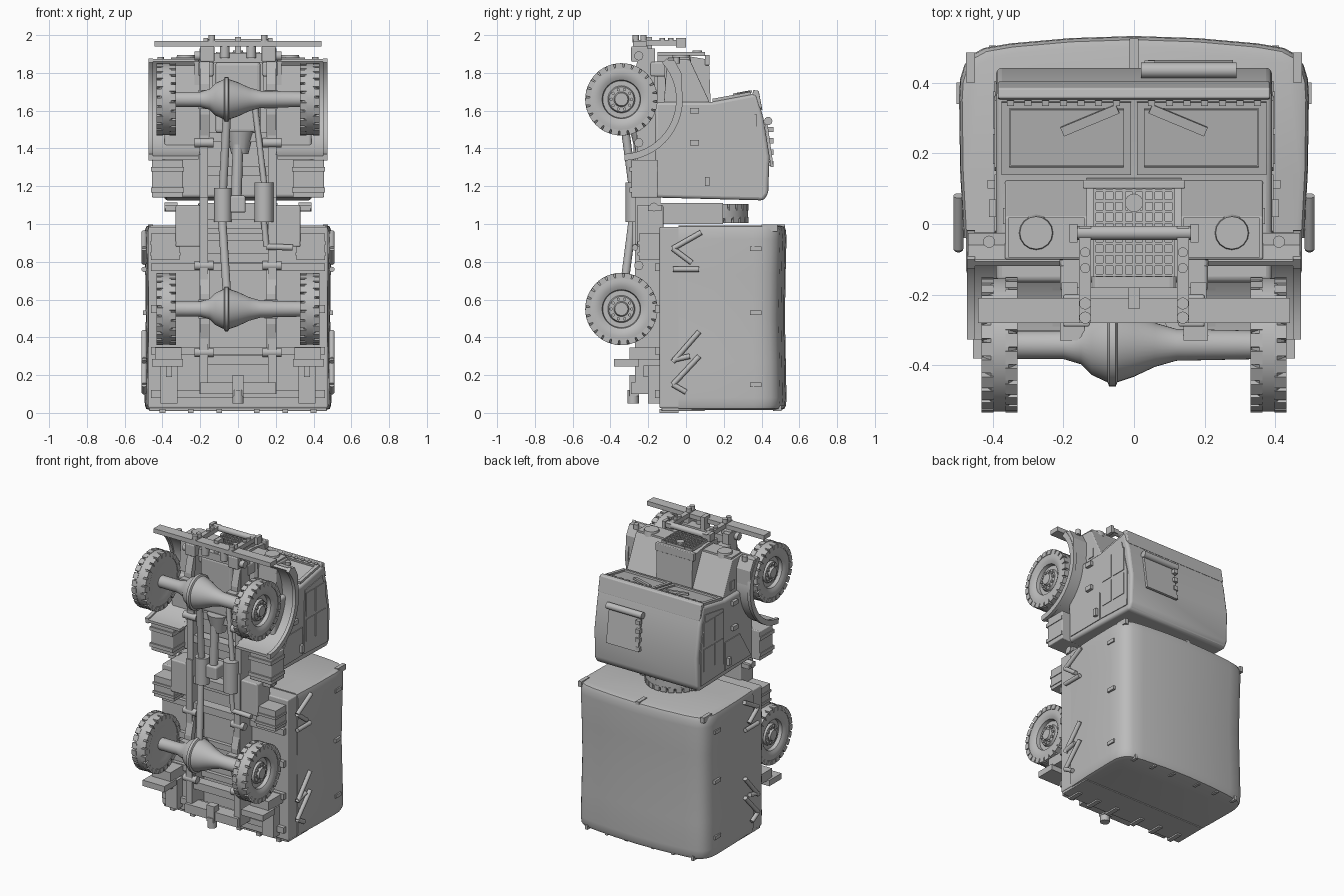
import bpy, bmesh, math
from mathutils import Matrix, Vector

cube = bpy.data.objects.get("Cube")
if cube:
    bpy.data.objects.remove(cube)

paint = bpy.data.materials.new("plain_grey")
paint.use_nodes = True
paint.diffuse_color = (0.5, 0.5, 0.5, 1)
paint.node_tree.nodes["Principled BSDF"].inputs["Base Color"].default_value = (0.5, 0.5, 0.5, 1)


def finish(name, bm, mirror=False, bevel=0, smooth=False):
    bmesh.ops.recalc_face_normals(bm, faces=bm.faces)
    mesh = bpy.data.meshes.new(name)
    bm.to_mesh(mesh)
    bm.free()
    mesh.materials.append(paint)
    ob = bpy.data.objects.new(name, mesh)
    bpy.context.scene.collection.objects.link(ob)
    if bevel:
        mod = ob.modifiers.new("bevel", "BEVEL")
        mod.width, mod.segments, mod.limit_method = bevel, 3, "ANGLE"
    if mirror:
        ob.modifiers.new("mirror", "MIRROR").use_mirror_merge = False
    if smooth:
        bpy.ops.object.select_all(action="DESELECT")
        ob.select_set(True)
        bpy.context.view_layer.objects.active = ob
        bpy.ops.object.shade_smooth_by_angle(angle=math.radians(35))


def box(name, x, y, z, mirror=False, bevel=0, tilt=0, roll=0):
    """Box from (low, high) ranges, turned about its own centre."""
    mid = Vector([(a + b) / 2 for a, b in (x, y, z)])
    size = [b - a for a, b in (x, y, z)]
    turn = Matrix.Rotation(tilt, 4, "X") @ Matrix.Rotation(roll, 4, "Z")
    bm = bmesh.new()
    bmesh.ops.create_cube(bm, size=1, matrix=Matrix.Translation(mid) @ turn @ Matrix.Diagonal((*size, 1)))
    finish(name, bm, mirror, bevel)


def add_rod(bm, p, q, r, r2=None, sides=16):
    p, q = Vector(p), Vector(q)
    turn = (q - p).to_track_quat("Z", "Y").to_matrix().to_4x4()
    bmesh.ops.create_cone(bm, cap_ends=True, segments=sides, radius1=r, radius2=r if r2 is None else r2,
                          depth=(q - p).length, matrix=Matrix.Translation((p + q) / 2) @ turn)


def rods(name, paths, r, r2=None, mirror=False):
    bm = bmesh.new()
    for path in paths:
        for p, q in zip(path, path[1:]):
            add_rod(bm, p, q, r, r2)
    finish(name, bm, mirror, smooth=True)


def side_profile(name, points, x0, x1, mirror=False, bevel=0, smooth=False):
    """Outline in (y, z), extruded across the width."""
    bm = bmesh.new()
    face = bm.faces.new([bm.verts.new((x0, y, z)) for y, z in points])
    out = bmesh.ops.extrude_face_region(bm, geom=[face])["geom"]
    bmesh.ops.translate(bm, vec=(x1 - x0, 0, 0), verts=[v for v in out if isinstance(v, bmesh.types.BMVert)])
    finish(name, bm, mirror, bevel, smooth)


def add_lathe(bm, points, steps=48):
    """Spin (x, radius) points about the x axis."""
    vs = [bm.verts.new((x, 0, r)) for x, r in points]
    es = [bm.edges.new(e) for e in zip(vs, vs[1:])]
    bmesh.ops.spin(bm, geom=vs + es, cent=(0, 0, 0), axis=(1, 0, 0), angle=math.tau, steps=steps)
    bmesh.ops.remove_doubles(bm, verts=bm.verts, dist=1e-5)


# Wheels: solid tread with shoulder lugs, dished rim, hub and bolts
TYRE = [(-.044, 0), (-.04, .12), (-.05, .145), (-.046, .168), (-.025, .189), (.025, .189), (.046, .168),
        (.05, .145), (.046, .12), (.036, .102), (.012, .098), (.012, .072), (.028, .066), (.028, .04),
        (.044, .034), (.044, 0)]


def wheel(name, matrix, mirror):
    bm = bmesh.new()
    add_lathe(bm, TYRE, 56)
    for i in range(24):
        for side in (-1, 1):
            a = math.tau * (i + side * .25) / 24
            bmesh.ops.create_cube(bm, size=1, matrix=Matrix.Rotation(a, 4, "X")
                                  @ Matrix.Translation((side * .034, 0, .176))
                                  @ Matrix.Diagonal((.034, .038, .03, 1)))
    for i in range(10):
        a = math.tau * i / 10
        c, s = .054 * math.cos(a), .054 * math.sin(a)
        add_rod(bm, (.02, c, s), (.038, c, s), .009, sides=6)
    bm.transform(matrix)
    finish(name, bm, mirror, smooth=True)


AXLE_Y = -.342
for label, z in (("front", 1.66), ("rear", .55)):
    wheel(label + "_wheels", Matrix.Translation((.38, AXLE_Y, z)), True)
    # Axle with offset differential
    bm = bmesh.new()
    add_lathe(bm, [(-.36, 0), (-.36, .04), (-.2, .04), (-.15, .055), (-.12, .085), (-.075, .106),
                   (-.07, .118), (-.052, .118), (-.047, .106), (0, .09), (.06, .062), (.12, .045),
                   (.36, .04), (.36, 0)], 32)
    bm.transform(Matrix.Translation((0, AXLE_Y, z)))
    finish(label + "_axle", bm, smooth=True)
    # Leaf springs and clamps
    side_profile(label + "_leaf_spring", [(-.25, z - .23), (-.29, z - .08), (-.29, z + .08), (-.25, z + .23),
                 (-.235, z + .23), (-.255, z), (-.235, z - .23)], .15, .2, True)
    box(label + "_spring_clamp", (.14, .21), (-.33, -.25), (z - .05, z + .05), True)
    for end in (-.23, .23):
        rods(label + "_spring_shackle", [[(.13, -.25, z + end), (.23, -.25, z + end)]], .024, mirror=True)
wheel("spare_wheel", Matrix.Translation((-.02, .14, 1.055)) @ Matrix.Rotation(-math.pi / 2, 4, "Y"), False)
box("spare_wheel_carrier", (-.21, .21), (-.15, .195), (1.0, 1.112))

# Chassis and drive train
box("frame_rail", (.16, .205), (-.27, -.135), (.1, 1.14), True)
box("front_frame_rail", (.16, .205), (-.26, -.165), (1.14, 1.93), True)
for z in (.13, .28, .82, 1.0, 1.28, 1.46, 1.88):
    box("cross_member", (-.2, .2), (-.25, -.18), (z - .025, z + .025))
rods("drive_shaft", [[(-.06, -.33, 1.56), (-.08, -.28, 1.18)], [(-.085, -.28, 1.04), (-.06, -.33, .65)]], .022)
rods("gearbox_shaft", [[(0, -.25, 1.42), (-.01, -.25, 1.1)]], .028)
rods("transfer_case", [[(-.08, -.27, 1.01), (-.08, -.27, 1.19)]], .046)
box("transfer_housing", (-.05, .04), (-.29, -.18), (1.06, 1.15), bevel=.01)
rods("bell_housing", [[(.01, -.22, 1.37), (.01, -.22, 1.49)]], .045, .075)
box("engine_block", (-.12, .12), (-.24, 0), (1.48, 1.86), bevel=.02)
rods("silencer", [[(.137, -.27, 1.01), (.137, -.27, 1.22)]], .05)
rods("exhaust_pipe", [[(.09, -.24, 1.62), (.14, -.26, 1.2)],
                      [(.137, -.27, 1.02), (.15, -.27, .88), (.29, -.27, .875)]], .016)

# Storage boxes under the body
box("step_box", (.29, .455), (-.29, -.15), (1.14, 1.34), True, .006)
for z in (1.18, 1.29):
    box("step_box_rib", (.285, .46), (-.3, -.15), (z - .012, z + .012), True)
box("fuel_tank", (.2, .33), (-.26, -.12), (.88, 1.1), True, .008)
box("fuel_tank_strap", (.2, .385), (-.2, -.13), (1.07, 1.1), True)
rods("fuel_filler", [[(.32, -.17, 1.09), (.39, -.17, 1.09)]], .023, mirror=True)
box("bed_locker", (.31, .46), (-.25, -.13), (.81, .95), True)
for z in (.84, .9):
    box("bed_locker_rib", (.305, .465), (-.257, -.13), (z - .008, z + .008), True)
box("rear_step", (.29, .455), (-.38, -.25), (.245, .285), True)
box("rear_step_bracket", (.3, .44), (-.3, -.13), (.28, .345), True)
box("tail_lamp_plate", (.32, .41), (-.2, -.13), (.05, .25), True)
box("tail_lamp", (.35, .38), (-.225, -.19), (.19, .25), True)
box("rear_bumper", (-.2, .2), (-.29, -.2), (.1, .16))
box("tow_hitch", (-.03, .03), (-.3, -.25), (.09, .2))
rods("tow_hook", [[(0, -.28, .05), (0, -.28, .12)]], .03)

# Cargo bed
box("bed_floor", (-.475, .475), (-.14, .02), (.025, .985), bevel=.008)
box("tailgate", (-.47, .47), (-.13, .1), (.01, .03), bevel=.004)
for z in (.1, .33, .55, .77, .93):
    box("bed_bearer", (-.46, .46), (-.165, -.13), (z - .02, z + .02))
for x in (.1, .25, .4):
    box("tailgate_hinge", (x - .015, x + .015), (-.14, -.04), (0, .02), True)
    box("rear_canvas_strap", (x - .01, x + .01), (.46, .505), (.01, .04), True)
for x in (0, .463):
    box("front_canvas_strap", (x - .013, x + .013), (.4 + .04 * (x == 0), .485 + .04 * (x == 0)), (.96, .997), True)

# Canvas cover, lofted along the bed
half = [(.482, -.04), (.492, .15), (.495, .36), (.492, .41), (.48, .45), (.458, .48), (.425, .498), (.35, .511),
        (.18, .526)]
arch = half + [(0, .532)] + [(-x, y) for x, y in reversed(half)]
bm = bmesh.new()
rings = []
for z, inset in ((.016, .05), (.022, .018), (.04, .004), (.08, 0), (.27, .006), (.5, .014),
                 (.73, .008), (.92, 0), (.965, .004), (.986, .018), (.992, .05)):
    rings.append([bm.verts.new((x * (1 - inset), y - inset * (y + .06), z)) for x, y in arch])
for a, b in zip(rings, rings[1:]):
    for i in range(len(arch)):
        j = (i + 1) % len(arch)
        bm.faces.new((a[i], a[j], b[j], b[i]))
bm.faces.new(rings[0])
bm.faces.new(rings[-1])
finish("canvas_cover", bm, smooth=True)

# Rope lashings and side clips, as (y, z) paths
lashings = [[(.03, .795), (-.07, .87), (.08, .955)], [(-.07, .76), (.07, .76)],
            [(-.07, .27), (.07, .43)], [(.02, .3), (-.07, .28)], [(.0, .11), (-.07, .15), (.07, .3)]]
rods("canvas_lashing", [[(.497, y, z) for y, z in path] for path in lashings], .014, mirror=True)
for z in (.15, .53, .87):
    box("canvas_clip", (.485, .502), (.34, .4), (z - .012, z + .012), True)

# Cab
CAB = [(-.165, 1.14), (.41, 1.125), (.435, 1.16), (.442, 1.36), (.41, 1.56), (.372, 1.69), (.13, 1.645), (-.165, 1.645)]
side_profile("cab_body", CAB, -.39, .39, bevel=.016, smooth=True)
side_profile("sun_visor", [(.35, 1.66), (.405, 1.6), (.385, 1.705), (.355, 1.71)], -.385, .385, bevel=.006)
side_profile("door_panel", [(-.14, 1.17), (.14, 1.17), (.14, 1.36), (-.02, 1.36)], .39, .395, True)
side_profile("door_upper", [(.15, 1.17), (.4, 1.16), (.405, 1.4), (.35, 1.63), (.16, 1.6)], .39, .395, True)
for y in ((.17, .255), (.27, .375)):
    box("side_window", (.392, .399), y, (1.25, 1.4), True)
    box("side_window_front", (.392, .399), y, (1.42, 1.58), True)
box("door_handle", (.39, .415), (.1, .125), (1.2, 1.25), True)
for z in (1.43, 1.6):
    box("door_hinge", (.385, .41), (.02, .07), (z - .015, z + .015), True)

# Windscreen on the forward leaning face
LEAN = math.atan2(.045, .245)


def screen(name, x, y, lift, thick, roll=0):
    z = 1.645 + (sum(y) / 2 - .13) * math.tan(LEAN) + lift
    box(name, x, y, (z, z + thick), True, tilt=LEAN, roll=roll)


screen("windscreen_glass", (.03, .35), (.165, .325), 0, .006)
for y in ((.14, .162), (.328, .345)):
    screen("windscreen_rail", (.008, .375), y, 0, .016)
for x in ((.008, .03), (.352, .375)):
    screen("windscreen_post", x, (.14, .345), 0, .016)
screen("wiper", (.04, .21), (.28, .307), .012, .012, roll=-.4)
for i in range(7):
    screen("screen_clip", (.04 + i * .05, .06 + i * .05), (.335, .35), .012, .01)

# Roof hatch with rolled cover
box("roof_hatch", (.04, .28), (.432, .447), (1.3, 1.54), tilt=.14)
rods("rolled_cover", [[(.02, .435, 1.545), (.29, .435, 1.545)]], .022)
for z in (1.32, 1.38, 1.44, 1.5):
    box("hatch_clip", (.03, .06), (.435, .462), (z - .014, z + .014))

# Nose, bonnet and grille
side_profile("nose", [(-.12, 1.6), (.125, 1.645), (.02, 1.87), (-.1, 1.875)], -.365, .365, bevel=.006)
side_profile("bonnet", [(-.15, 1.6), (.13, 1.645), (.122, 1.87), (-.03, 1.895), (-.15, 1.895)], -.135, .135)
box("bonnet_lip", (-.145, .145), (.1, .125), (1.84, 1.895), bevel=.005)
for i in range(9):
    x, y = -.112 + i * .028, -.145 + i * .03
    box("grille_bar", (x - .004, x + .004), (-.15, .1), (1.89, 1.91))
    box("grille_slat", (-.115, .115), (y - .004, y + .004), (1.89, 1.907))
rods("grille_boss", [[(0, .06, 1.89), (0, .06, 1.918)]], .026)
box("headlight_panel", (.14, .355), (-.095, .018), (1.865, 1.882), True)
rods("headlight", [[(.277, -.025, 1.86), (.277, -.025, 1.895)]], .052, .046, True)
rods("sidelight", [[(.41, -.05, 1.85), (.41, -.05, 1.885)]], .017, mirror=True)
box("nose_vent", (.36, .37), (0, .045), (1.67, 1.73), True)
box("nose_apron", (.13, .21), (-.19, -.09), (1.78, 1.86), True, .012)


# Front mudguards
def arc(r, a0, a1, n=18):
    angles = [math.radians(a0 + (a1 - a0) * i / n) for i in range(n + 1)]
    return [(AXLE_Y + r * math.sin(a), 1.66 + r * math.cos(a)) for a in angles]


side_profile("mudguard", arc(.318, 48, 177) + arc(.3, 177, 48), .21, .47, True, smooth=True)
side_profile("mudguard_rim", arc(.325, 48, 177) + arc(.29, 177, 48), .45, .473, True, smooth=True)
side_profile("mudguard_top", arc(.31, 48, 80) + [(-.025, 1.7), (-.025, 1.8), (-.06, 1.865)], .35, .47, True)
side_profile("inner_wing", arc(.3, 48, 170) + [(-.15, 1.4), (-.1, 1.6)], .2, .23, True)

# Front bumper and guard
box("front_bumper", (-.442, .442), (-.28, -.21), (1.94, 1.97))
box("guard_upright", (.122, .155), (-.28, -.005), (1.945, 1.975), True)
rods("guard_roller", [[(-.17, -.025, 1.96), (.17, -.025, 1.96)]], .02)
box("guard_roller_end", (.16, .182), (-.052, 0), (1.935, 1.985), True)
rods("guard_bolt", [[(.138, y, 1.96), (.138, y, 2.0)] for y in (-.265, -.225)], .017, mirror=True)
rods("guard_small_bolt", [[(.138, y, 1.96), (.138, y, 1.985)] for y in (-.125, -.08)], .014, mirror=True)
box("frame_horn", (.125, .2), (-.29, -.2), (1.86, 1.94), True, .006)
rods("tow_eye", [[(.07, -.25, 1.88), (.07, -.25, 1.97)]], .026, mirror=True)
box("front_pin", (-.015, .015), (-.24, -.18), (1.9, 1.99))
